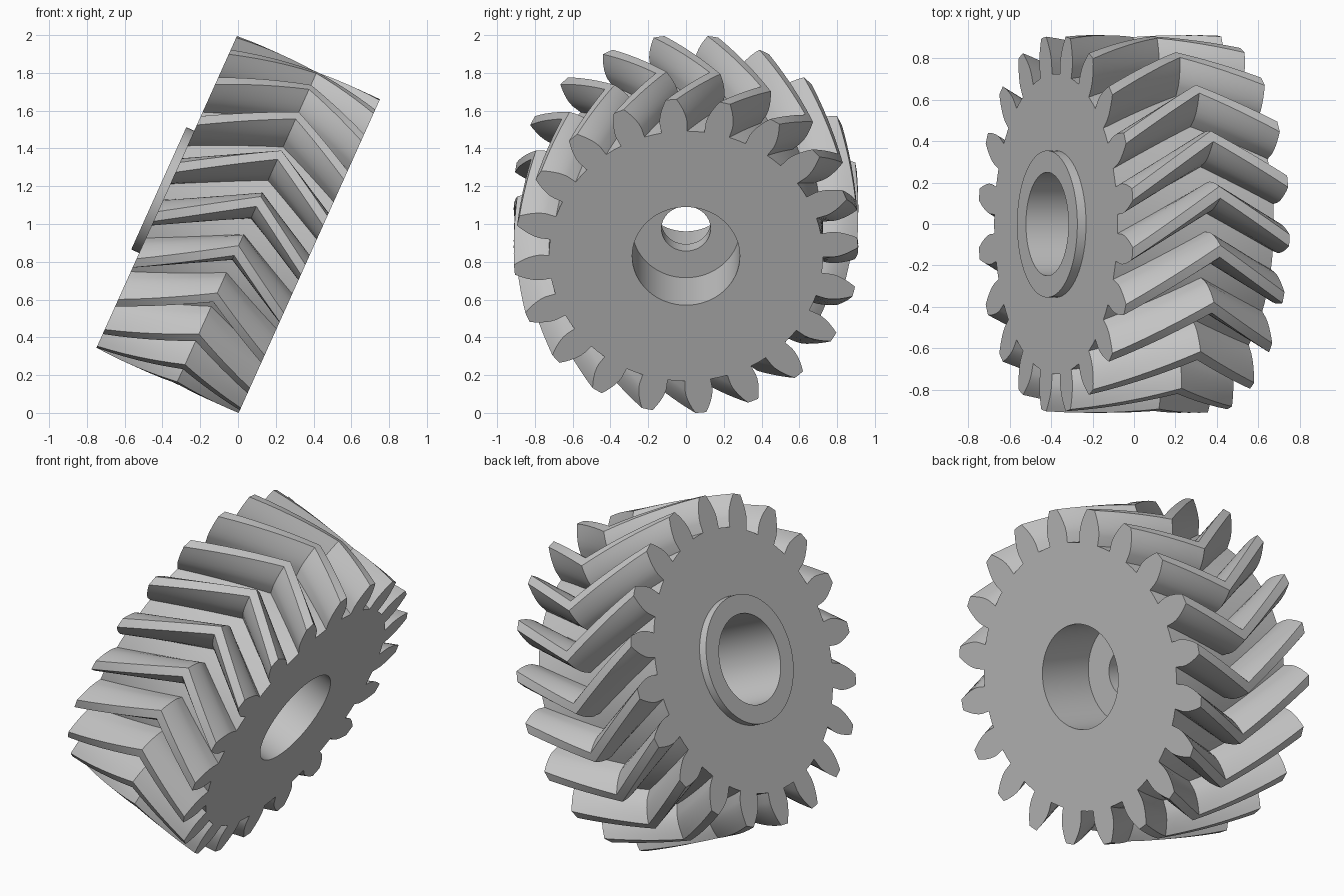
import bpy, bmesh
from math import acos, cos, sin, tan, radians, tau
from mathutils import Matrix

if "Cube" in bpy.data.objects:
    bpy.data.objects.remove(bpy.data.objects["Cube"])

# Gear sizes (local z is the shaft axis, hub at the positive end)
TEETH = 20
TIP = 0.912
MODULE = 2 * TIP / (TEETH + 2)
PITCH_R = TIP - MODULE
ROOT = PITCH_R - 1.25 * MODULE
PRESSURE = radians(20)
BASE = PITCH_R * cos(PRESSURE)
HALF = 0.414           # half the face width
APEX = -0.05           # where the two helices meet
TWIST = radians(40.3)  # helix twist per unit
BORE_R, HUB_R, SIDES = 0.285, 0.355, 64
PLACE = Matrix.Translation((0, 0, 1)) @ Matrix.Rotation(radians(-65.75), 4, 'Y')

steel = bpy.data.materials.new("steel grey")
steel.use_nodes = True
steel.diffuse_color = (0.55, 0.55, 0.55, 1)
steel.node_tree.nodes["Principled BSDF"].inputs["Base Color"].default_value = (0.55, 0.55, 0.55, 1)


def finish(name, bm):
    bmesh.ops.recalc_face_normals(bm, faces=bm.faces)
    mesh = bpy.data.meshes.new(name)
    bm.to_mesh(mesh)
    bm.free()
    mesh.materials.append(steel)
    obj = bpy.data.objects.new(name, mesh)
    bpy.context.collection.objects.link(obj)
    obj.matrix_world = PLACE
    bpy.ops.object.select_all(action='DESELECT')
    obj.select_set(True)
    bpy.context.view_layer.objects.active = obj
    bpy.ops.object.shade_smooth_by_angle(angle=radians(30))
    return obj


def ring(bm, polar, z, turn=0.0):
    return [bm.verts.new((r * cos(a + turn), r * sin(a + turn), z)) for r, a in polar]


def skin(bm, rings):
    for lo, hi in zip(rings, rings[1:]):
        for i in range(len(lo)):
            j = (i + 1) % len(lo)
            bm.faces.new((lo[i], lo[j], hi[j], hi[i]))


def circle(r):
    return [(r, tau * i / SIDES) for i in range(SIDES)]


def half_angle(r):
    """Half the angular tooth thickness on an involute flank."""
    a = acos(min(1, BASE / r))
    return tau / TEETH / 4 + tan(PRESSURE) - PRESSURE - (tan(a) - a)


# Tooth outline: root, involute flanks, tip
radii = [ROOT] + [BASE + (TIP - BASE) * i / 5 for i in range(6)]
outline = []
for n in range(TEETH):
    mid = tau * n / TEETH
    outline += [(r, mid - half_angle(r)) for r in radii]
    outline.append((TIP, mid))
    outline += [(r, mid + half_angle(r)) for r in reversed(radii)]
    outline.append((ROOT, mid + tau / TEETH / 2))

# Herringbone gear body
STEPS = 6
levels = [-HALF + (APEX + HALF) * i / STEPS for i in range(STEPS)]
levels += [APEX + (HALF - APEX) * i / STEPS for i in range(STEPS + 1)]
bm = bmesh.new()
apex_turn = radians(9) + TWIST * (HALF - APEX)
rings = [ring(bm, outline, z, apex_turn - TWIST * abs(z - APEX)) for z in levels]
skin(bm, rings)

# End faces, each with a round opening
for outer, r, z in ((rings[0], BORE_R, -HALF), (rings[-1], HUB_R, HALF)):
    inner = ring(bm, circle(r), z)
    edges = []
    for loop in (outer, inner):
        for a, b in zip(loop, loop[1:] + loop[:1]):
            edges.append(bm.edges.get((a, b)) or bm.edges.new((a, b)))
    bmesh.ops.triangle_fill(bm, edges=edges, use_beauty=True, normal=(0, 0, 1 if z > 0 else -1))
finish("herringbone_gear", bm)

# Stepped bore and raised hub collar
profile = [(BORE_R, -HALF), (BORE_R, -0.06), (0.13, -0.06), (0.13, 0.03),
           (0.25, 0.03), (0.25, 0.46), (HUB_R, 0.46), (HUB_R, HALF)]
bm = bmesh.new()
skin(bm, [ring(bm, circle(r), z) for r, z in profile])
bore = finish("hub_and_bore", bm)

# The bore surface must face the shaft axis
poly = min(bore.data.polygons, key=lambda p: p.center.z)
if poly.normal.x * poly.center.x + poly.normal.y * poly.center.y > 0:
    bore.data.flip_normals()
